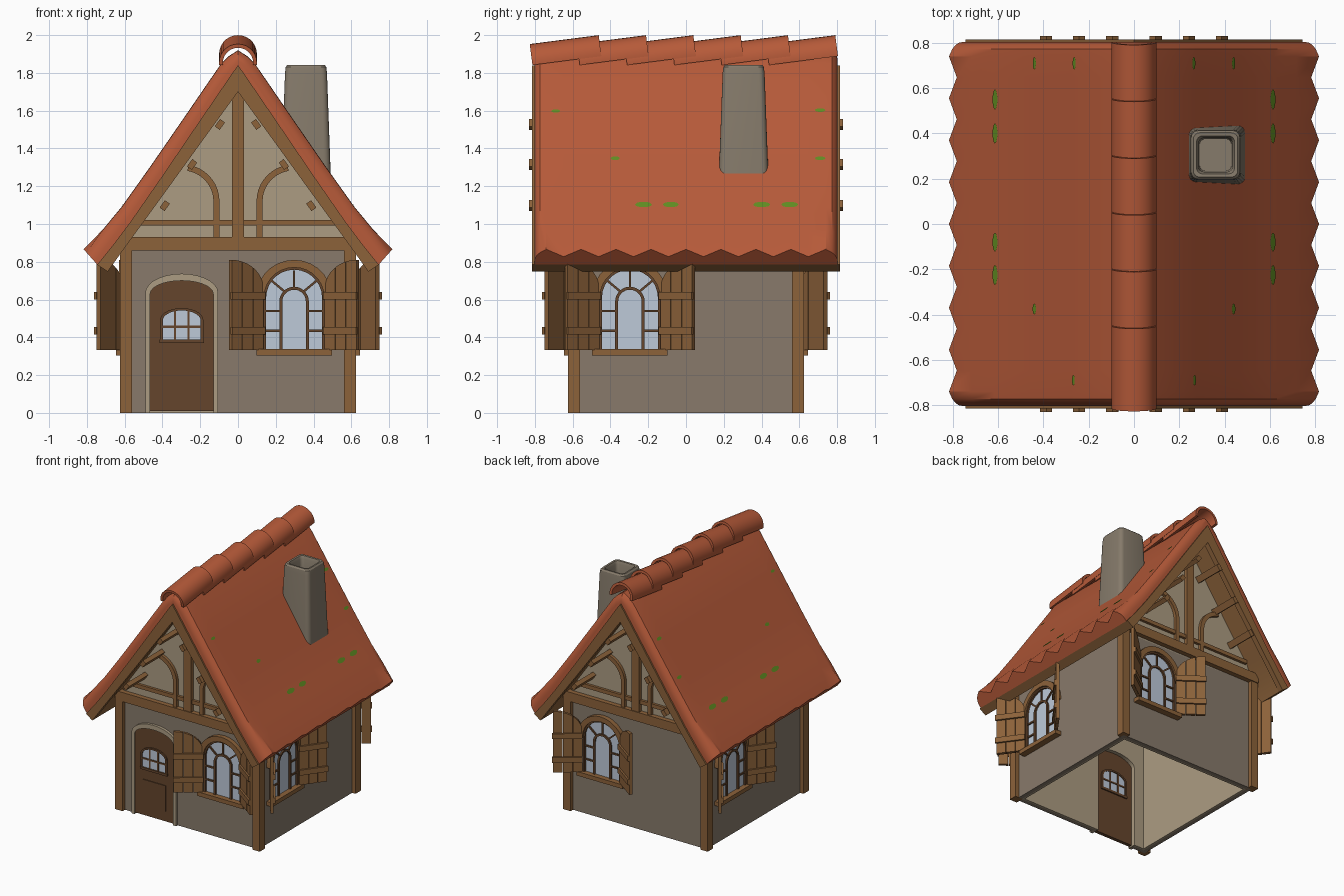
import bpy, bmesh, math
from mathutils import Matrix, Vector

if "Cube" in bpy.data.objects:
    bpy.data.objects.remove(bpy.data.objects["Cube"])

I = Matrix.Identity(4)


def mat(name, r, g, b):
    m = bpy.data.materials.new(name)
    lin = [(c / 255 / 12.92) if c < 11 else ((c / 255 + 0.055) / 1.055) ** 2.4 for c in (r, g, b)]
    m.diffuse_color = (*lin, 1)
    m.use_nodes = True
    m.node_tree.nodes["Principled BSDF"].inputs["Base Color"].default_value = m.diffuse_color
    return m


STONE = mat("wall_plaster", 136, 122, 107)
CREAM = mat("cream_plaster", 172, 156, 130)
WOOD = mat("timber", 140, 98, 58)
DARK = mat("dark_timber", 101, 69, 44)
ROOF = mat("roof_clay", 182, 90, 57)
CHIM = mat("chimney_stone", 134, 123, 107)
GLASS = mat("window_glass", 190, 202, 217)
MOSS = mat("moss", 96, 140, 34)


def add(name, verts, faces, m, M=I):
    me = bpy.data.meshes.new(name)
    me.from_pydata([M @ Vector(v) for v in verts], [], faces)
    bm = bmesh.new()
    bm.from_mesh(me)
    bmesh.ops.recalc_face_normals(bm, faces=bm.faces)
    bm.to_mesh(me)
    bm.free()
    me.materials.append(m)
    ob = bpy.data.objects.new(name, me)
    bpy.context.collection.objects.link(ob)
    return ob


def loft(name, loops, m):
    """Skin a list of equal closed loops and cap both ends."""
    n = len(loops[0])
    faces = [(s * n + i, s * n + (i + 1) % n, (s + 1) * n + (i + 1) % n, (s + 1) * n + i)
             for s in range(len(loops) - 1) for i in range(n)]
    total = n * len(loops)
    faces += [tuple(range(n)), tuple(range(total - n, total))]
    return add(name, [v for loop in loops for v in loop], faces, m)


def prism(name, pts, y0, y1, m, M=I):
    """Extrude an x-z outline from y0 to y1."""
    n = len(pts)
    verts = [(x, y0, z) for x, z in pts] + [(x, y1, z) for x, z in pts]
    faces = [tuple(range(n)), tuple(range(n, 2 * n))]
    faces += [(i, (i + 1) % n, (i + 1) % n + n, i + n) for i in range(n)]
    return add(name, verts, faces, m, M)


def rect(x0, x1, z0, z1):
    return [(x0, z0), (x1, z0), (x1, z1), (x0, z1)]


def arch(hw, z0, zs, rise, cx=0, n=14):
    """Arched opening outline from bottom right, over the top, to bottom left."""
    arc = [(cx + hw * math.cos(math.pi * i / n), zs + rise * math.sin(math.pi * i / n)) for i in range(n + 1)]
    return [(cx + hw, z0)] + arc + [(cx - hw, z0)]


def ring(outer, inner):
    return outer + inner[::-1]


def turn(k):
    return Matrix.Rotation(k * math.pi / 2, 4, 'Z')


def both(half):
    """Mirror a half profile that starts at x = 0."""
    return [(-x, z) for x, z in half[:0:-1]] + half


def mix(a, b, t):
    return (a[0] + (b[0] - a[0]) * t, a[1] + (b[1] - a[1]) * t)


# Roof profiles, apex to eave
OUT = [(0, 1.925), (.05, 1.895), (.09, 1.857), (.28, 1.58), (.47, 1.305), (.62, 1.095), (.72, .975), (.817, .866)]
MID = [(0, 1.84), (.04, 1.785), (.08, 1.725), (.22, 1.52), (.40, 1.255), (.57, 1.01), (.66, .89), (.745, .785)]
INN = [(0, 1.70), (.04, 1.645), (.08, 1.59), (.20, 1.425), (.37, 1.19), (.53, .97), (.61, .86), (.69, .748)]

# Roof slab: sections along y as (y, sink, eave sink); wavy eaves, rounded verges
sections = [(-.803, .72, .8), (-.800, .5, .6), (-.790, .26, .4), (-.772, .08, .2)]
sections += [(-.74 + k * 1.48 / 16, .06, 0 if k % 2 == 0 else .48) for k in range(17)]
sections += [(.772, .08, .2), (.790, .26, .4), (.800, .5, .6), (.803, .72, .8)]
loops = []
for y, t, te in sections:
    o = [mix(a, b, te if i == len(OUT) - 1 else t) for i, (a, b) in enumerate(zip(OUT, MID))]
    loops.append([(x, y, z) for x, z in both(o) + both(MID)[::-1]])
loft("roof", loops, ROOF)

# Timber lining under the tiles
lining = [mix(a, b, .5) for a, b in zip(MID, INN)]
lining[-1] = INN[-1]
prism("roof_lining", ring(both(MID), both(lining)), -.78, .78, WOOD)

# Overlapping ridge caps
for k in range(6):
    M = Matrix.Translation((0, -.632 + k * .2505, 1.877)) @ Matrix.Rotation(.128, 4, 'X')
    prism("ridge_cap", ring(arch(.1, -.012, 0, .1), arch(.08, -.012, 0, .08)), -.184, .184, ROOF, M)


# Hollow tapered chimney with rounded corners
def rounded_square(h, r, z):
    pts = []
    for c in range(4):
        a0 = c * math.pi / 2
        cx, cy = (h - r) * math.sqrt(2) * math.cos(a0 + math.pi / 4), (h - r) * math.sqrt(2) * math.sin(a0 + math.pi / 4)
        pts += [(.36 + cx + r * math.cos(a0 + i * math.pi / 8), .305 + cy + r * math.sin(a0 + i * math.pi / 8), z)
                for i in range(5)]
    return pts


loft("chimney", [rounded_square(*l) for l in (
    (.136, .035, 1.12), (.111, .03, 1.80), (.107, .03, 1.832), (.098, .028, 1.843),
    (.084, .026, 1.841), (.075, .024, 1.82), (.07, .022, 1.68))], CHIM)


# Moss patches lying on the slopes
def slope_x(z):
    line = [mix(a, b, .06) for a, b in zip(OUT, MID)]
    for (x0, z0), (x1, z1) in zip(line, line[1:]):
        if z1 <= z <= z0:
            return x0 + (x1 - x0) * (z0 - z) / (z0 - z1)


for y, z, r, h in [(-.225, 1.1, .045, .015), (-.08, 1.1, .042, .015), (.40, 1.1, .045, .015), (.55, 1.1, .045, .015),
                   (-.69, 1.595, .024, .009), (-.375, 1.345, .024, .011), (.71, 1.6, .028, .01), (.71, 1.345, .028, .01)]:
    for side in (-1, 1):
        blob = [(y + r * math.cos(a * math.pi / 5), z + h * math.sin(a * math.pi / 5)) for a in range(10)]
        add("moss", [(side * (slope_x(q) + .004), p, q + .003) for p, q in blob], [tuple(range(10))], MOSS)

# Walls with a cream lining inside; the front has a door notch
DX = -.298
door_shape = arch(.167, .01, .63, .07, DX)
for k in range(4):
    hole = arch(.17, 0, .632, .075, DX)[::-1] if k == 0 else []
    for name, w, y0, y1, m in (("wall", .595, -.595, -.565, STONE), ("wall_lining", .565, -.565, -.55, CREAM)):
        prism(name, [(-w, 0)] + hole + [(w, 0), (w, .86), (-w, .86)], y0, y1, m, turn(k))
    prism("corner_post", rect(.561, .625, 0, .87), -.625, -.561, WOOD, turn(k))

# Gable ends: plaster, framing, barge boards and purlins
for k in (0, 2):
    M = turn(k)
    gable = [p for p in both(lining) if p[1] > .9]
    prism("gable_plaster", [(-.6, .85)] + gable + [(.6, .85)], -.595, -.565, CREAM, M)
    prism("tie_beam", rect(-.62, .62, .86, .932), -.632, -.585, WOOD, M)
    prism("collar_rail", rect(-.53, .53, .992, 1.022), -.615, -.585, WOOD, M)
    prism("king_post", rect(-.033, .033, .93, 1.72), -.625, -.585, WOOD, M)
    prism("barge_board", ring(both(MID), both(INN)), -.815, -.775, WOOD, M)
    for side in (-1, 1):
        def curve(r):
            arc = [(.293 + r * math.cos(a), 1.12 + r * math.sin(a))
                   for a in (math.radians(180 - i * 9) for i in range(10))]
            return [(side * x, z) for x, z in [(.293 - r, .93)] + arc]
        prism("curved_brace", ring(curve(.195), curve(.163)), -.618, -.585, WOOD, M)
        for x, z in ((.096, 1.527), (.243, 1.315), (.388, 1.097)):
            P = M @ Matrix.Translation((side * x, 0, z)) @ Matrix.Rotation(side * .95, 4, 'Y')
            prism("purlin_end", rect(-.024, .024, -.016, .016), -.83, -.58, WOOD, P)

# Door with cream surround, glazed light and lower panel
prism("door_surround", ring(arch(.193, 0, .635, .102, DX), arch(.167, 0, .63, .07, DX)), -.615, -.55, CREAM)
prism("door", door_shape, -.607, -.58, DARK)
prism("door_glass", arch(.105, .38, .49, .055, DX), -.61, -.577, GLASS)
prism("door_light_frame", ring(arch(.115, .375, .49, .065, DX), arch(.1, .375, .49, .052, DX)), -.618, -.57, DARK)
prism("door_light_sill", rect(DX - .118, DX + .118, .37, .388), -.62, -.57, DARK)
prism("door_light_bar", rect(DX - .1, DX + .1, .45, .462), -.616, -.572, DARK)
for dx in (-.036, .036):
    prism("door_light_bar", rect(DX + dx - .006, DX + dx + .006, .38, .54), -.616, -.572, DARK)
prism("door_panel", rect(DX - .1, DX + .1, .09, .29), -.613, -.6, DARK)


# Arched windows with glazing bars, sill and open shutters
def window(M):
    prism("window_glass", arch(.16, .335, .61, .16), -.008, .002, GLASS, M)
    prism("window_frame", ring(arch(.163, .335, .61, .163), arch(.148, .335, .61, .148)), -.022, 0, DARK, M)
    prism("window_lintel", ring(arch(.2, .6, .615, .195), arch(.158, .6, .615, .155)), -.035, 0, WOOD, M)
    prism("window_sill", rect(-.2, .2, .305, .337), -.05, 0, WOOD, M)
    prism("inner_arch", ring(arch(.078, .335, .59, .078), arch(.062, .335, .59, .062)), -.02, 0, DARK, M)
    for deg in (40, 90, 140):
        B = M @ Matrix.Translation((0, 0, .6)) @ Matrix.Rotation(-math.radians(deg), 4, 'Y')
        prism("glazing_bar", rect(.065, .155, -.006, .006), -.018, 0, DARK, B)
    L = .212
    for side in (-1, 1):
        for z in (.435, .54):
            prism("glazing_bar", rect(*sorted((side * .07, side * .155)), z - .006, z + .006), -.018, 0, DARK, M)
        # planks rise in an arc from the hinge to the free edge
        S = M @ Matrix.Translation((side * .167, -.02, 0)) @ Matrix.Rotation(-side * math.radians(36), 4, 'Z')
        for p in range(3):
            s0, s1 = p * L / 3 + .002, (p + 1) * L / 3 - .002
            ss = [s1 + (s0 - s1) * i / 4 for i in range(5)]
            top = [(s, .65 + .16 * math.sqrt(1 - (1 - s / L) ** 2)) for s in ss]
            plank = [(s0, .333), (s1, .333)] + top
            prism("shutter_plank", [(side * x, z) for x, z in plank], -.012, .012, WOOD, S)
        for z in (.435, .62):
            prism("shutter_batten", rect(*sorted((0, side * (L + .004))), z - .021, z + .021), -.026, -.01, WOOD, S)


for k, cx in ((0, .297), (1, -.297), (2, -.297), (3, -.297)):
    window(turn(k) @ Matrix.Translation((cx, -.595, 0)))

# Smooth curved parts, keep edges sharp
bpy.ops.object.select_all(action='SELECT')
bpy.context.view_layer.objects.active = bpy.data.objects["chimney"]
bpy.ops.object.shade_smooth_by_angle(angle=math.radians(32))
